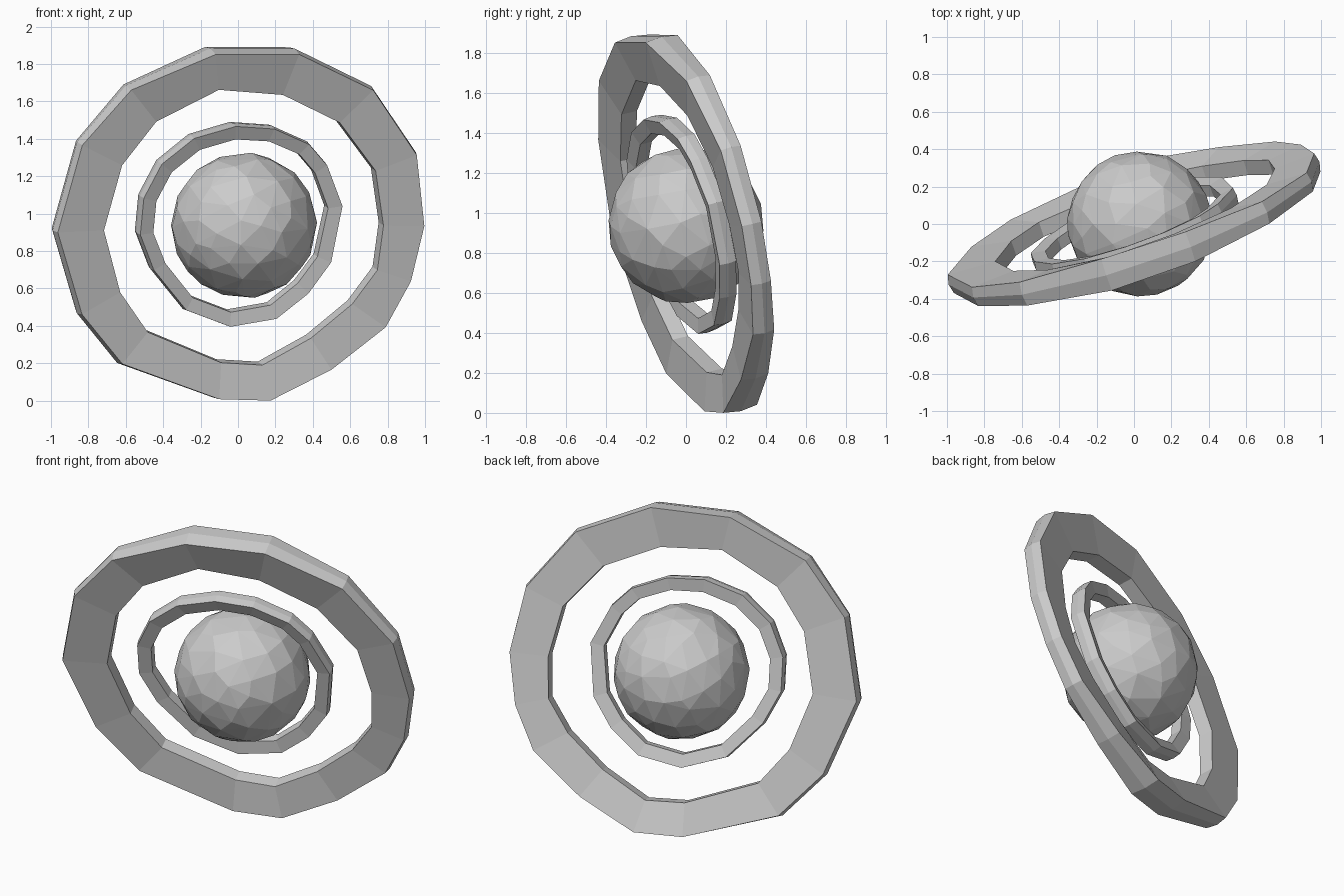
import bpy, bmesh, math
from mathutils import Vector

if "Cube" in bpy.data.objects:
    bpy.data.objects.remove(bpy.data.objects["Cube"])

CZ = 0.945                        # height of the common centre


def ring(name, stations, slope_x, slope_z, half_out, swell, half_in, ridge, shift=0.0):
    """Faceted tilted band. stations: (angle, outer radius, inner radius) seen from the front.
    The rim is half_out thick at the sides and thicker by swell at top and bottom."""
    n = Vector((slope_x, -1, slope_z)).normalized()

    def on_plane(r, a):
        x, z = r * math.cos(a), r * math.sin(a)
        return Vector((x, slope_x * x + slope_z * z + shift, z + CZ))

    bm = bmesh.new()
    loops = []
    for deg, ro, ri in stations:
        a = math.radians(deg)
        h = half_out + swell * math.sin(a) ** 4
        pts = [on_plane(ro - ridge, a) + n * h,
               on_plane(ro, a),
               on_plane(ro - ridge, a) - n * h,
               on_plane(ri, a) - n * half_in,
               on_plane(ri, a) + n * half_in]
        loops.append([bm.verts.new(p) for p in pts])
    for i, cur in enumerate(loops):
        nxt = loops[(i + 1) % len(loops)]
        for k in range(5):
            m = (k + 1) % 5
            bm.faces.new((cur[k], cur[m], nxt[m], nxt[k]))
    bmesh.ops.recalc_face_normals(bm, faces=bm.faces)
    me = bpy.data.meshes.new(name)
    bm.to_mesh(me)
    bm.free()
    ob = bpy.data.objects.new(name, me)
    bpy.context.collection.objects.link(ob)
    return ob


# Planet: irregularly faceted ball
bpy.ops.mesh.primitive_ico_sphere_add(subdivisions=4, radius=0.386, location=(0.032, 0, 0.937))
planet = bpy.context.object
planet.name = "planet"
dec = planet.modifiers.new("facets", 'DECIMATE')
dec.ratio = 0.17

# Wide outer ring, thicker at its rim
outer = [(0, .992, .765), (22, 1.025, .78), (46, 1.025, .765), (72, .985, .735), (99, .95, .735),
         (129, .952, .715), (153, .965, .71), (182, .992, .73), (209, .985, .735), (229, .985, .755),
         (262, .938, .74), (279, .948, .755), (302, .912, .71), (325, .954, .73), (342, .967, .77)]
ring("outer_ring", outer, 0.335, -0.24, 0.053, 0.04, 0.042, 0.012)

# Narrow inner ring
inner = [(11, .56), (35, .57), (50, .575), (71, .555), (93, .54), (118, .537), (142, .542), (164, .545),
         (185, .545), (207, .527), (237, .542), (264, .547), (291, .537), (315, .517), (338, .527)]
ring("inner_ring", [(a, r, r - .08) for a, r in inner], 0.36, -0.265, 0.045, 0.005, 0.032, 0.006, -0.016)
